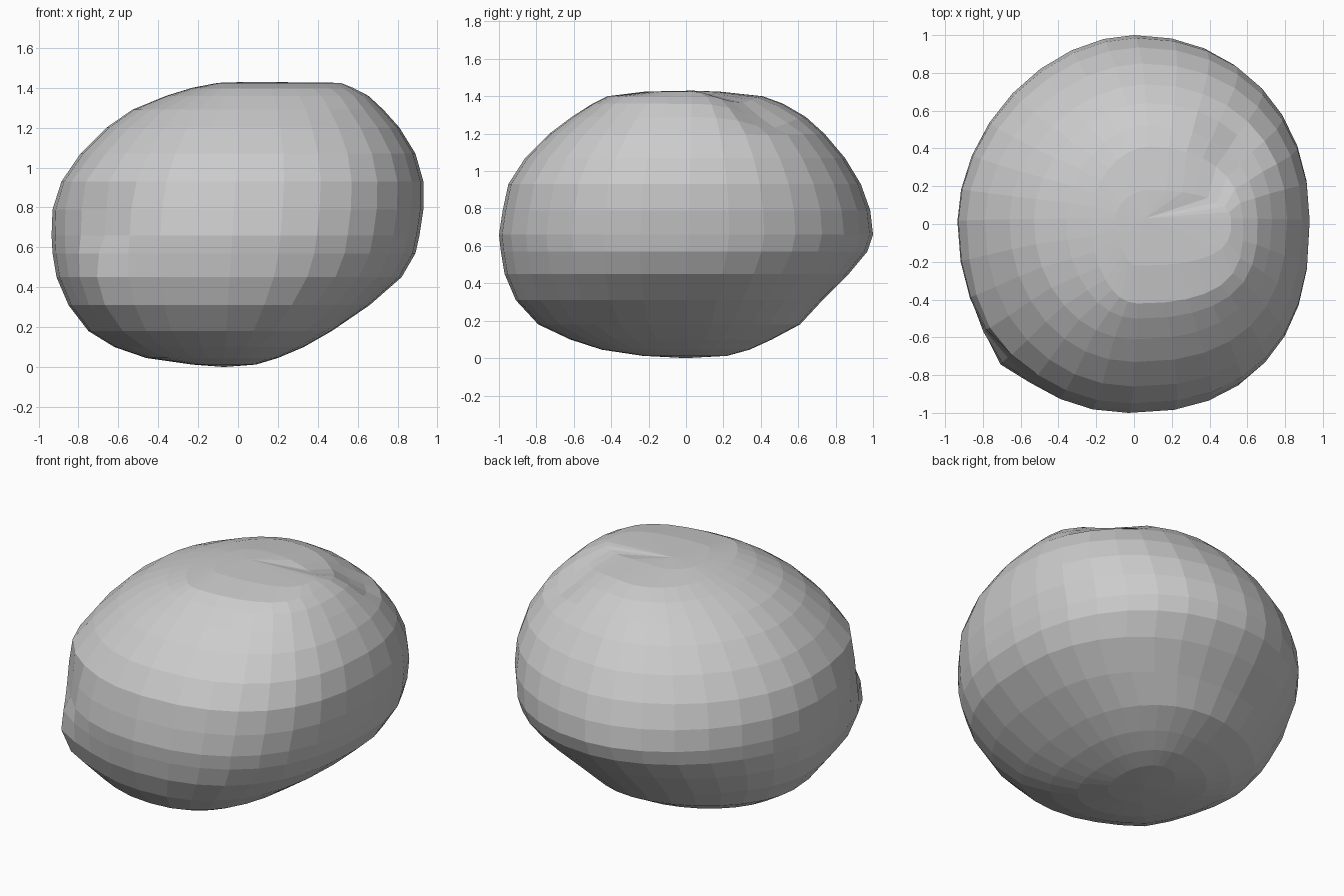
import bpy, bmesh, math

if "Cube" in bpy.data.objects:
    bpy.data.objects.remove(bpy.data.objects["Cube"])

SEGMENTS = 32
# Horizontal sections: z, x min, x max, y min, y max
SECTIONS = [
    (0.012, -0.23, 0.09, -0.23, 0.22),
    (0.045, -0.46, 0.20, -0.45, 0.34),
    (0.10, -0.62, 0.33, -0.62, 0.46),
    (0.18, -0.75, 0.47, -0.79, 0.61),
    (0.31, -0.85, 0.66, -0.91, 0.73),
    (0.45, -0.91, 0.82, -0.97, 0.87),
    (0.57, -0.93, 0.89, -0.99, 0.97),
    (0.66, -0.935, 0.91, -1.00, 1.00),
    (0.79, -0.93, 0.93, -0.98, 0.985),
    (0.93, -0.885, 0.93, -0.95, 0.935),
    (1.07, -0.79, 0.89, -0.86, 0.85),
    (1.20, -0.66, 0.81, -0.73, 0.74),
    (1.29, -0.53, 0.73, -0.61, 0.64),
    (1.36, -0.36, 0.65, -0.50, 0.52),
    (1.40, -0.23, 0.57, -0.42, 0.41),
    (1.425, -0.10, 0.51, -0.22, 0.18),
]


def spow(v, e):
    return math.copysign(abs(v) ** e, v)


def bump(a, z, a0, z0, wa, wz):
    """Smooth local weight around an angle and a height."""
    d = (a - a0 + math.pi) % (2 * math.pi) - math.pi
    return math.exp(-(d / wa) ** 2 - ((z - z0) / wz) ** 2)


def section_point(sec, a):
    z, x0, x1, y0, y1 = sec
    t = z / 1.43
    c, s = math.cos(a), math.sin(a)
    cx, cy = -0.07 + 0.15 * t, 0.03 * t
    if s < 0:
        cx -= 0.06 * t * s * s
    # Each quadrant of the outline has its own fullness
    n = {(1, 1): 2.15, (0, 1): 1.85, (0, 0): 2.1, (1, 0): 2.4}[(int(c >= 0), int(s >= 0))]
    x = spow(c, 2 / n) * ((x1 - cx) if c >= 0 else (cx - x0))
    y = spow(s, 2 / n) * ((y1 - cy) if s >= 0 else (cy - y0))
    # Swellings at the lower front left, with a notch between them
    k = 1 + 0.08 * bump(a, z, math.radians(224), 0.36, 0.22, 0.24)
    k += 0.03 * bump(a, z, math.radians(215), 0.93, 0.3, 0.12)
    k -= 0.05 * bump(a, z, math.radians(225), 0.72, 0.15, 0.08)
    # Raised rim of the flat top
    k += 0.06 * bump(a, z, math.radians(-35), 1.40, 0.5, 0.05)
    # Groove at the upper back right, running down from the flat top
    z -= 0.075 * bump(a, z, math.radians(42), 1.33, 0.33, 0.08)
    return (cx + x * k, cy + y * k, z)


# Boulder body: lofted sections closed by a fan at each pole
bm = bmesh.new()
rings = [[bm.verts.new(section_point(sec, 2 * math.pi * i / SEGMENTS))
          for i in range(SEGMENTS)] for sec in SECTIONS]
bottom = bm.verts.new((-0.07, 0.0, 0.0))
top = bm.verts.new((0.06, 0.03, 1.43))
for i in range(SEGMENTS):
    j = (i + 1) % SEGMENTS
    bm.faces.new((bottom, rings[0][j], rings[0][i]))
    bm.faces.new((top, rings[-1][i], rings[-1][j]))
    for lo, hi in zip(rings, rings[1:]):
        bm.faces.new((lo[i], lo[j], hi[j], hi[i]))
bmesh.ops.recalc_face_normals(bm, faces=bm.faces)

mesh = bpy.data.meshes.new("boulder")
bm.to_mesh(mesh)
bm.free()
bpy.context.collection.objects.link(bpy.data.objects.new("boulder", mesh))
